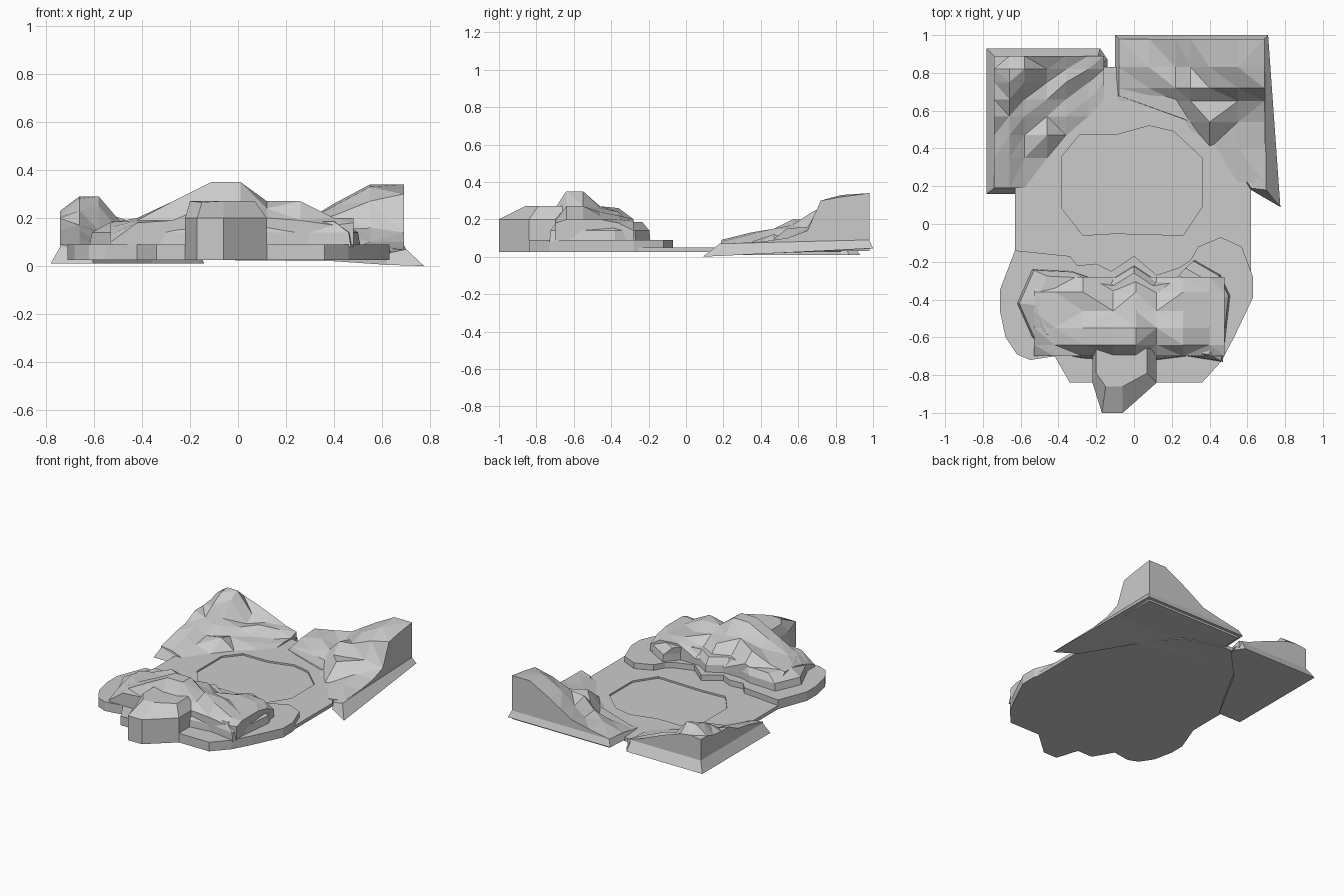
import bpy, bmesh


def finish(name, bm):
    bmesh.ops.recalc_face_normals(bm, faces=bm.faces)
    mesh = bpy.data.meshes.new(name)
    bm.to_mesh(mesh)
    bm.free()
    ob = bpy.data.objects.new(name, mesh)
    bpy.context.collection.objects.link(ob)
    return ob


def loft(name, rings):
    """Solid through equal-length rings of 3D points, capped at both ends."""
    bm = bmesh.new()
    vs = [[bm.verts.new(p) for p in r] for r in rings]
    n = len(vs[0])
    for a, b in zip(vs, vs[1:]):
        for i in range(n):
            j = (i + 1) % n
            bm.faces.new((a[i], a[j], b[j], b[i]))
    bm.faces.new(vs[0])
    bm.faces.new(vs[-1])
    return finish(name, bm)


def level(outline, z, s=1.0, c=(0, 0)):
    """Outline at height z, scaled by s about c."""
    return [(c[0] + (x - c[0]) * s, c[1] + (y - c[1]) * s, z) for x, y in outline]


def terrain(name, xs, ys, rows, bottom):
    """Faceted rock block: a height per grid point, walls down to bottom."""
    bm = bmesh.new()
    vs = [[bm.verts.new((x, y, h)) for x, h in zip(xs, row)] for y, row in zip(ys, rows)]
    for r in range(len(ys) - 1):
        for c in range(len(xs) - 1):
            bm.faces.new((vs[r][c], vs[r][c + 1], vs[r + 1][c + 1], vs[r + 1][c]))
    bmesh.ops.triangulate(bm, faces=bm.faces[:])
    low = bmesh.ops.extrude_face_region(bm, geom=bm.faces[:], use_keep_orig=True)
    for v in low["geom"]:
        if isinstance(v, bmesh.types.BMVert):
            v.co.z = bottom
    return finish(name, bm)


# Flat floor with a shallow pond cut into it
floor_line = [(-.63, -.3), (-.63, .3), (-.5, .5), (-.3, .83), (-.08, .83),
              (.2, .75), (.42, .5), (.62, .18), (.62, -.3)]
floor = loft("floor", [level(floor_line, .025), level(floor_line, .05)])
pond_line = [(-.38, .08), (-.27, -.06), (-.1, -.05), (.26, -.06), (.36, .09), (.36, .35),
             (.21, .49), (.08, .52), (-.1, .47), (-.29, .47), (-.38, .36)]
pond = loft("pond_cutter", [level(pond_line, .038), level(pond_line, .2)])
pond.hide_render = True
pond.hide_viewport = True
cut = floor.modifiers.new("pond", "BOOLEAN")
cut.operation = "DIFFERENCE"
cut.solver = "EXACT"
cut.object = pond

# Broad low ledge under the front rocks
ledge_line = [(-.63, -.14), (-.71, -.35), (-.71, -.46), (-.68, -.6), (-.62, -.69), (-.55, -.72),
              (-.42, -.70), (-.34, -.84), (-.2, -.84), (.12, -.84), (.36, -.84), (.46, -.73),
              (.53, -.6), (.63, -.39), (.63, -.28), (.57, -.12), (.46, -.07), (.34, -.12),
              (.3, -.19), (.24, -.23), (.12, -.27), (0, -.17), (-.12, -.25), (-.2, -.21),
              (-.3, -.22), (-.34, -.17)]
loft("front_ledge", [level(ledge_line, .025), level(ledge_line, .09)])

# Middle rock tier
mid_line = [(-.54, -.24), (-.62, -.42), (-.54, -.6), (-.43, -.68), (-.28, -.71), (-.15, -.72),
            (0, -.7), (.12, -.72), (.28, -.7), (.47, -.73), (.51, -.38), (.46, -.27), (.32, -.19),
            (.24, -.28), (.12, -.3), (0, -.22), (-.13, -.3), (-.24, -.28), (-.33, -.25)]
mid = (0, -.48)
loft("front_middle_rock", [level(mid_line, .08), level(mid_line, .14, .98, mid),
                           level(mid_line, .185, .85, mid)])

# Craggy summit of the front rocks
terrain("front_crags",
        [-.53, -.42, -.27, -.11, .01, .12, .26, .4, .48],
        [-.70, -.64, -.55, -.46, -.36, -.28],
        [(.10, .18, .19, .26, .26, .20, .19, .17, .18),
         (.13, .19, .27, .35, .35, .24, .27, .20, .20),
         (.16, .20, .27, .35, .35, .27, .27, .20, .20),
         (.18, .20, .24, .27, .26, .24, .22, .20, .20),
         (.18, .20, .26, .19, .24, .18, .22, .20, .18),
         (.12, .14, .20, .13, .16, .13, .20, .19, .14)], .08)

# Rock prow jutting out at the front
prow = [(-.17, -1), (-.06, -1), (.12, -.84), (.12, -.66), (-.22, -.66), (-.22, -.84)]
crest = [(-.15, -.86, .265), (-.06, -.86, .27), (.07, -.79, .27),
         (.07, -.66, .27), (-.2, -.66, .27), (-.2, -.79, .27)]
loft("front_prow", [level(prow, .025), level(prow, .2), crest])

# Back left corner: sloped skirt with a broken rock wall
left_foot = [(-.78, .16), (-.3, .16), (-.3, .6), (-.14, .83), (-.14, .87), (-.18, .93), (-.78, .93)]
left_top = [(-.74, .19, .08), (-.62, .19, .05), (-.35, .6, .05), (-.2, .8, .055),
            (-.17, .85, .07), (-.19, .89, .08), (-.74, .89, .08)]
left_foot[1:3] = [(-.6, .16), (-.36, .6)]
loft("back_left_skirt", [level(left_foot, .01), left_top])
terrain("back_left_rocks",
        [-.74, -.66, -.58, -.46, -.36, -.24, -.16],
        [.19, .35, .47, .57, .66, .75, .82, .89],
        [(.09, .08, .05, .03, .03, .03, .03),
         (.13, .12, .08, .05, .03, .03, .03),
         (.15, .15, .10, .12, .05, .03, .03),
         (.20, .17, .14, .09, .08, .05, .04),
         (.20, .23, .15, .12, .08, .06, .05),
         (.21, .28, .25, .11, .13, .06, .06),
         (.23, .29, .29, .15, .12, .10, .06),
         (.23, .24, .23, .19, .15, .10, .08)], .03)

# Back right corner: tilted skirt with a tall rock wall
right_foot = [(-.1, .65, .025), (-.1, 1, .045), (.71, 1, .045), (.775, .09, 0), (.62, .18, .005),
              (.4, .5, .02)]
right_top = [(-.08, .68, .055), (-.08, .98, .09), (.69, .98, .09), (.7, .18, .07),
             (.62, .19, .052), (.42, .5, .06)]
loft("back_right_skirt", [right_foot, right_top])
terrain("back_right_rocks",
        [-.08, .08, .22, .3, .4, .55, .69],
        [.22, .4, .54, .65, .72, .83, .98],
        [(.03, .03, .03, .03, .03, .05, .07),
         (.03, .03, .03, .03, .04, .08, .08),
         (.03, .03, .03, .06, .15, .10, .10),
         (.05, .05, .06, .13, .14, .16, .14),
         (.06, .08, .12, .20, .21, .27, .30),
         (.08, .12, .11, .17, .25, .33, .32),
         (.09, .12, .15, .20, .26, .34, .34)], .03)
